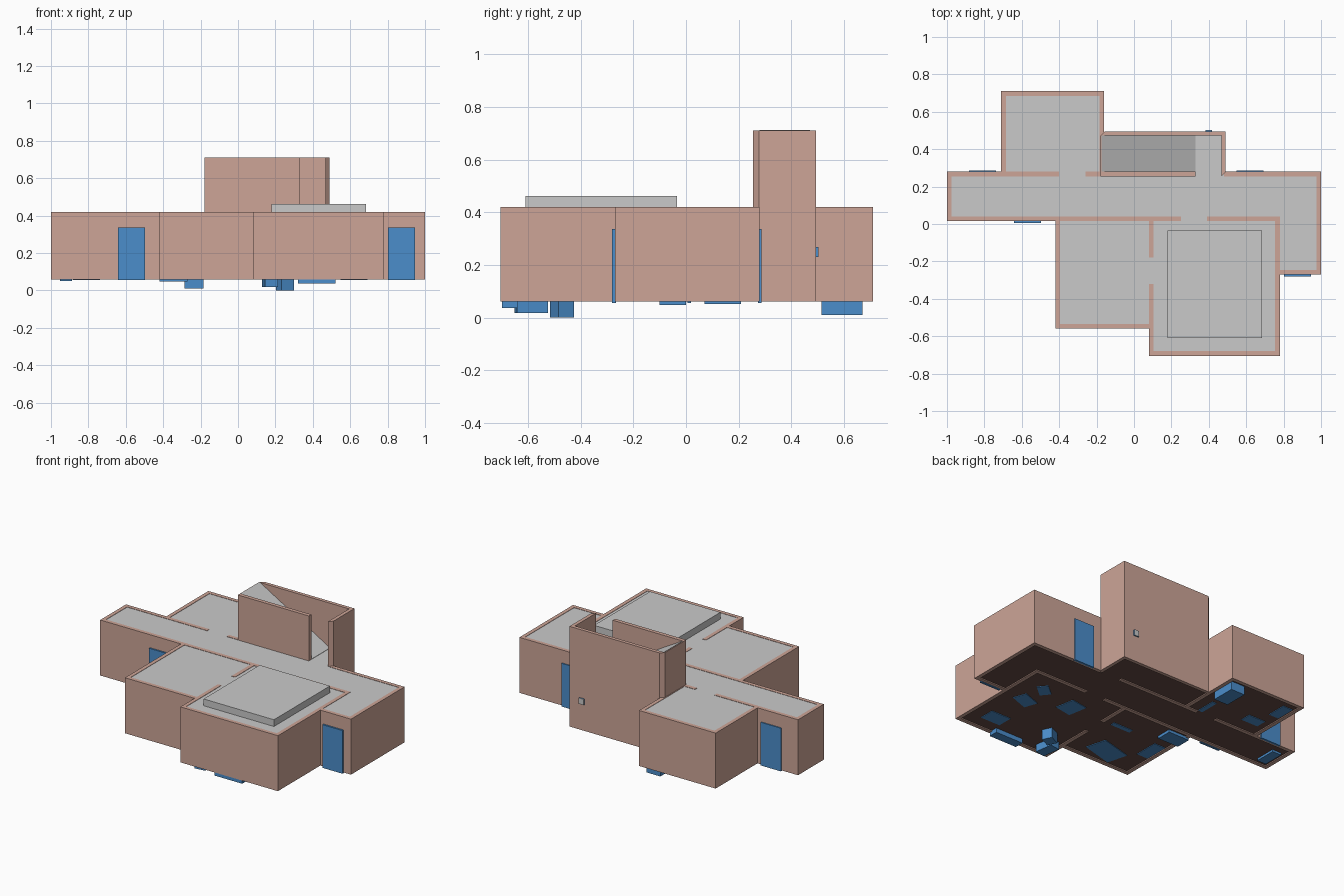
import bpy
import math

cube = bpy.data.objects.get("Cube")
if cube:
    bpy.data.objects.remove(cube, do_unlink=True)


def material(name, r, g, b):
    m = bpy.data.materials.new(name)
    m.use_nodes = True
    m.diffuse_color = (r, g, b, 1)
    m.node_tree.nodes["Principled BSDF"].inputs["Base Color"].default_value = (r, g, b, 1)
    return m


CLAY = material("clay_pink_wall", 0.61, 0.375, 0.31)
GREY = material("pale_grey_roof", 0.59, 0.59, 0.59)
BLUE = material("door_blue", 0.07, 0.27, 0.6)
BROWN = material("dark_brown_floor", 0.13, 0.07, 0.058)


def prism(name, pts, lo, hi, mat, along_y=False):
    """Extrude an outline along z, or an x-z outline along y."""
    n = len(pts)
    verts = [(u, h, v) if along_y else (u, v, h) for h in (lo, hi) for u, v in pts]
    faces = [tuple(reversed(range(n))), tuple(range(n, 2 * n))]
    faces += [(i, (i + 1) % n, (i + 1) % n + n, i + n) for i in range(n)]
    if along_y:
        faces = [f[::-1] for f in faces]
    mesh = bpy.data.meshes.new(name)
    mesh.from_pydata(verts, [], faces)
    mesh.materials.append(mat)
    ob = bpy.data.objects.new(name, mesh)
    bpy.context.collection.objects.link(ob)
    return ob


def box(name, x0, x1, y0, y1, z0, z1, mat):
    return prism(name, [(x0, y0), (x1, y0), (x1, y1), (x0, y1)], z0, z1, mat)


def block(name, x, y, w, d, z0, z1, mat, turn=0):
    """Box about its centre, turned around z."""
    ob = box(name, -w / 2, w / 2, -d / 2, d / 2, z0, z1, mat)
    ob.location = (x, y, 0)
    ob.rotation_euler.z = math.radians(turn)
    return ob


BASE, TOP, TALL, T = 0.06, 0.42, 0.71, 0.025


def wall_x(name, x0, x1, y):
    box(name, x0, x1, y, y + T, BASE, TOP, CLAY)


def wall_y(name, x, y0, y1):
    box(name, x, x + T, y0, y1, BASE, TOP, CLAY)


# Hallway and side wing
wall_x("hall_front_wall_outer", -1, -0.4, 0.015)
wall_x("hall_front_wall_middle", -0.4, 0.25, 0.015)
wall_x("hall_front_wall_inner", 0.39, 0.78, 0.015)
wall_x("hall_back_wall_right", -1, -0.4, 0.255)
wall_x("hall_back_wall_middle", -0.26, -0.18, 0.255)
wall_x("hall_back_wall_left", 0.48, 1, 0.255)
wall_y("hall_right_end_wall", -1, 0.015, 0.28)
wall_y("wing_outer_wall", 1 - T, -0.27, 0.28)
wall_y("wing_inner_wall", 0.755, -0.27, 0.04)
wall_x("wing_front_wall", 0.77, 1, -0.27)

# Back room
wall_y("back_room_right_wall", -0.71, 0.27, 0.71)
wall_y("back_room_left_wall", -0.185, 0.27, 0.71)
wall_x("back_room_back_wall", -0.71, -0.16, 0.685)

# Front rooms
wall_y("front_room_side_wall", -0.42, -0.56, 0.03)
wall_x("front_room_front_wall", -0.42, 0.09, -0.56)
wall_y("large_room_side_wall", 0.755, -0.705, 0.03)
wall_x("large_room_front_wall", 0.08, 0.78, -0.705)
wall_y("dividing_wall_front", 0.08, -0.705, -0.32)
wall_y("dividing_wall_back", 0.08, -0.18, 0.03)

# Stair tower with mitred wall ends and a sloping roof
box("tower_front_wall", -0.18, 0.33, 0.255, 0.28, BASE, TALL, CLAY)
prism("tower_left_wall", [(0.467, 0.255), (0.49, 0.278), (0.49, 0.495), (0.467, 0.495)],
      BASE, TALL, CLAY)
prism("tower_back_wall", [(-0.18, 0.472), (0.467, 0.472), (0.467, 0.495), (-0.157, 0.495)],
      BASE, TALL, CLAY)
box("tower_right_wall", -0.18, -0.175, 0.28, 0.472, BASE, TALL, CLAY)
prism("tower_sloping_roof", [(-0.175, 0.712), (-0.175, 0.4), (0.33, 0.4), (0.33, TOP)][::-1],
      0.28, 0.472, GREY, along_y=True)

# Floor and roof of each room
rooms = {
    "hall": (-0.99, 0.99, 0.03, 0.27),
    "wing": (0.77, 0.99, -0.26, 0.03),
    "back_room": (-0.7, -0.17, 0.27, 0.7),
    "front_room": (-0.41, 0.09, -0.55, 0.03),
    "large_room": (0.09, 0.77, -0.695, 0.03),
    "tower": (-0.17, 0.48, 0.27, 0.485),
}
for name, rect in rooms.items():
    box(name + "_floor", *rect, 0.066, 0.076, BROWN)
    box(name + "_roof", *rect, 0.405, TOP - 0.002, GREY)

# Raised roof slab over the large room
box("roof_slab", 0.18, 0.685, -0.61, -0.035, 0.41, 0.462, GREY)

# Outside doors
for name, x, y in (("hall_front_door", -0.57, 0.012), ("wing_front_door", 0.875, -0.274),
                   ("back_left_door", 0.62, 0.28), ("back_right_door", -0.81, 0.28)):
    block(name, x, y, 0.145, 0.014, 0.056, 0.336, BLUE)

# Small vent on the tower
block("vent_box", 0.4, 0.497, 0.035, 0.008, 0.23, 0.268, BLUE)
block("vent_cover", 0.4, 0.502, 0.035, 0.003, 0.23, 0.268, GREY)

# Furniture feet reaching below the floor
for name, x, y, w, d, z, turn in (
        ("back_room_cabinet", -0.235, 0.593, 0.1, 0.155, 0.01, 0),
        ("large_room_stool", 0.252, -0.472, 0.075, 0.065, 0.0, 25),
        ("large_room_chair", 0.172, -0.588, 0.07, 0.12, 0.018, 8),
        ("large_room_bench", 0.42, -0.67, 0.2, 0.06, 0.037, 0),
        ("front_room_shelf", -0.345, -0.05, 0.15, 0.1, 0.048, 0),
        ("hall_end_shelf", -0.92, 0.14, 0.065, 0.14, 0.052, 0)):
    block(name, x, y, w, d, z, 0.16, BLUE, turn)

# Furniture standing flush with the floor
for i, (x, y, w, d, turn) in enumerate((
        (0.6, -0.28, 0.13, 0.09, 20), (0.6, -0.55, 0.14, 0.1, 0),
        (0.34, -0.17, 0.12, 0.13, 10), (0.59, -0.12, 0.1, 0.07, 40),
        (-0.04, -0.16, 0.14, 0.03, 0), (-0.15, -0.43, 0.22, 0.14, 15),
        (-0.35, -0.26, 0.08, 0.16, 0), (-0.27, 0.35, 0.03, 0.13, 0),
        (-0.58, 0.4, 0.12, 0.07, 0), (-0.64, 0.58, 0.07, 0.13, 0))):
    block(f"floor_furniture_{i + 1}", x, y, w, d, 0.062, 0.16, BLUE, turn)
